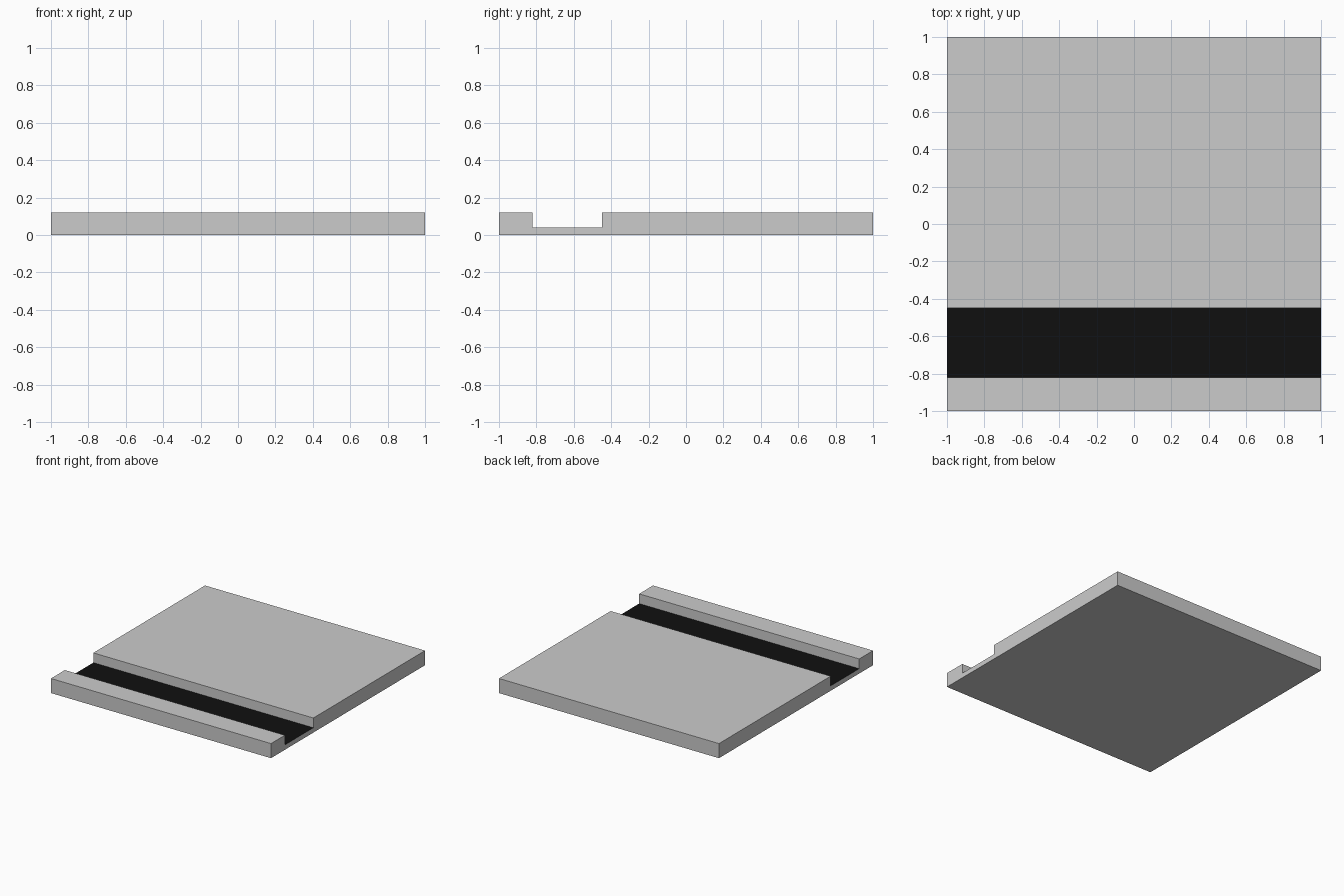
import bpy, bmesh

if "Cube" in bpy.data.objects:
    bpy.data.objects.remove(bpy.data.objects["Cube"])

GROOVE_FRONT, GROOVE_BACK = -0.82, -0.45
FLOOR_Z, TOP_Z = 0.04, 0.12


def make_object(name, bm):
    mesh = bpy.data.meshes.new(name)
    bm.to_mesh(mesh)
    bm.free()
    obj = bpy.data.objects.new(name, mesh)
    bpy.context.collection.objects.link(obj)
    return obj


# Ground slab: side profile (y, z) extruded across x, with a channel near the front
profile = [(-1, 0), (1, 0), (1, TOP_Z), (GROOVE_BACK, TOP_Z), (GROOVE_BACK, FLOOR_Z),
           (GROOVE_FRONT, FLOOR_Z), (GROOVE_FRONT, TOP_Z), (-1, TOP_Z)]
bm = bmesh.new()
end = bm.faces.new([bm.verts.new((-1, y, z)) for y, z in profile])
ext = bmesh.ops.extrude_face_region(bm, geom=[end], use_keep_orig=True)
bmesh.ops.translate(bm, vec=(2, 0, 0),
                    verts=[g for g in ext["geom"] if isinstance(g, bmesh.types.BMVert)])
bmesh.ops.recalc_face_normals(bm, faces=bm.faces)
# Open the channel floor, which the dark strip fills
floor = [f for f in bm.faces if all(abs(v.co.z - FLOOR_Z) < 1e-4 for v in f.verts)]
bmesh.ops.delete(bm, geom=floor, context='FACES_ONLY')
make_object("ground_slab", bm)

# Dark strip on the channel floor
bm = bmesh.new()
bm.faces.new([bm.verts.new((x, y, FLOOR_Z)) for x, y in
              ((-1, GROOVE_FRONT), (1, GROOVE_FRONT), (1, GROOVE_BACK), (-1, GROOVE_BACK))])
strip = make_object("channel_floor", bm)
black = bpy.data.materials.new("black")
black.diffuse_color = (0.005, 0.005, 0.005, 1)
black.use_nodes = True
black.node_tree.nodes["Principled BSDF"].inputs["Base Color"].default_value = black.diffuse_color
strip.data.materials.append(black)
